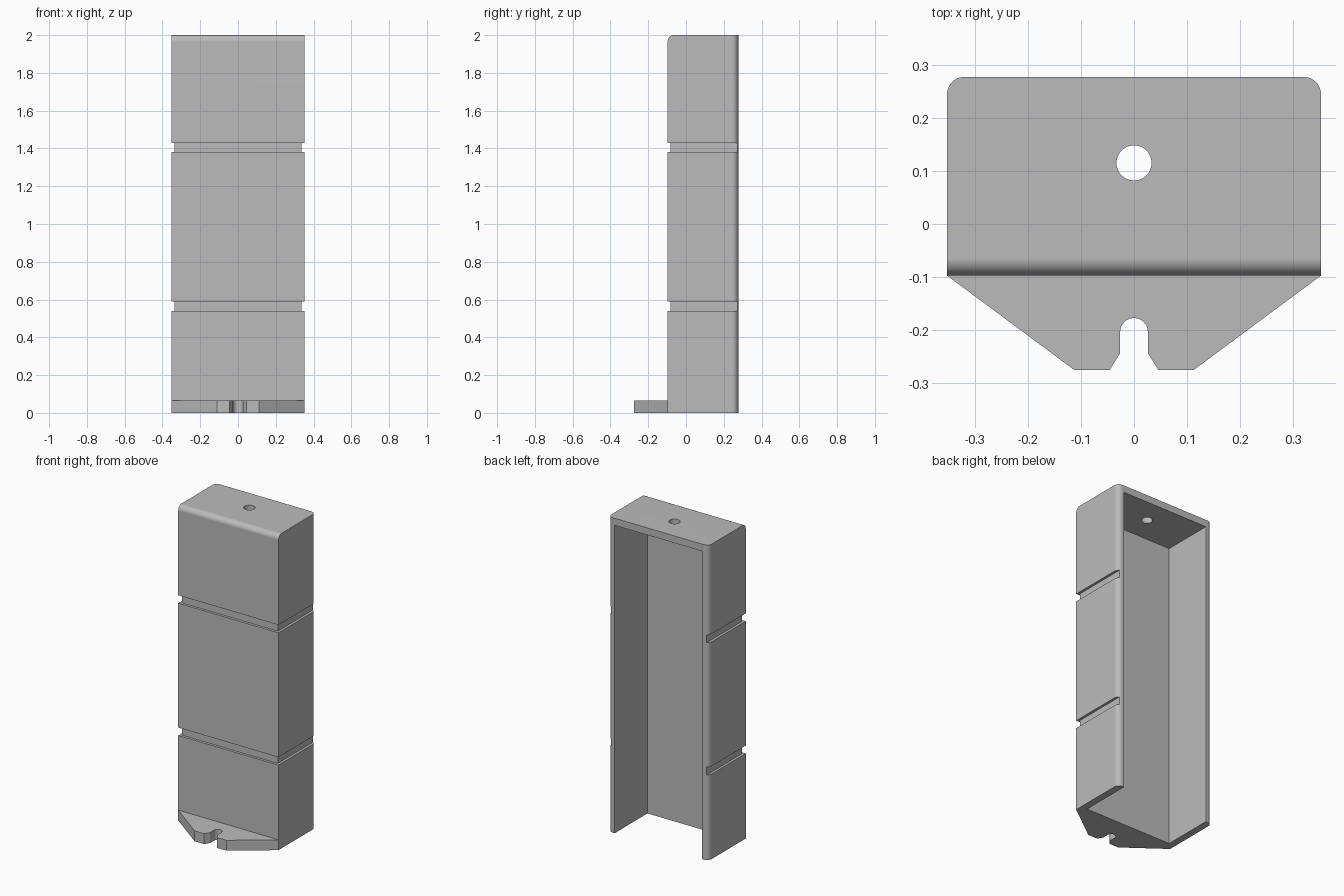
import bpy, bmesh
from math import sin, cos, pi, radians

cube = bpy.data.objects.get("Cube")
if cube:
    bpy.data.objects.remove(cube, do_unlink=True)

W, FRONT, BACK, TOP = 0.352, -0.097, 0.277, 2.0   # shell extents
WALL = 0.045
ROUND = 0.033
GROOVE = 0.016

grey = bpy.data.materials.new("grey_plastic")
grey.use_nodes = True
grey.diffuse_color = (0.5, 0.5, 0.5, 1)
grey.node_tree.nodes["Principled BSDF"].inputs["Base Color"].default_value = (0.5, 0.5, 0.5, 1)


def arc(cx, cy, r, start, end, steps):
    """Points along a circular arc, angles in degrees."""
    angles = [radians(start + (end - start) * i / steps) for i in range(steps + 1)]
    return [(cx + r * cos(a), cy + r * sin(a)) for a in angles]


def prism(name, outline, z0, z1, round_edge=None):
    """Extrude an outline upward, optionally rounding the chosen edges."""
    bm = bmesh.new()
    base = bm.faces.new([bm.verts.new((x, y, z0)) for x, y in outline])
    out = bmesh.ops.extrude_face_region(bm, geom=[base])
    for v in out["geom"]:
        if isinstance(v, bmesh.types.BMVert):
            v.co.z = z1
    if round_edge:
        edges = [e for e in bm.edges if round_edge(*[v.co for v in e.verts])]
        bmesh.ops.bevel(bm, geom=edges, offset=ROUND, segments=8,
                        profile=0.5, affect="EDGES")
    bmesh.ops.recalc_face_normals(bm, faces=bm.faces)
    mesh = bpy.data.meshes.new(name)
    bm.to_mesh(mesh)
    bm.free()
    obj = bpy.data.objects.new(name, mesh)
    bpy.context.collection.objects.link(obj)
    mesh.materials.append(grey)
    return obj


def rectangle(x, y0, y1):
    return [(-x, y0), (x, y0), (x, y1), (-x, y1)]


def activate(obj):
    bpy.ops.object.select_all(action="DESELECT")
    bpy.context.view_layer.objects.active = obj
    obj.select_set(True)


def cut(obj, cutter):
    cutter.hide_render = True
    mod = obj.modifiers.new("cut", "BOOLEAN")
    mod.operation, mod.solver, mod.object = "DIFFERENCE", "EXACT", cutter
    activate(obj)
    bpy.ops.object.modifier_apply(modifier=mod.name)
    bpy.data.objects.remove(cutter, do_unlink=True)


def finish(obj):
    activate(obj)
    bpy.ops.object.shade_smooth_by_angle(angle=radians(30))
    mod = obj.modifiers.new("even_shading", "WEIGHTED_NORMAL")
    mod.keep_sharp = True


# Shell: rounded at the upright back corners and along the top front edge
def is_rounded(a, b):
    upright_back = abs(a.z - b.z) > 1 and a.y > 0
    top_front = min(a.z, b.z) > 1 and max(a.y, b.y) < 0
    return upright_back or top_front


shell = prism("shell", rectangle(W, FRONT, BACK), 0, TOP, is_rounded)

# Hollow, open at the back and the bottom
cut(shell, prism("hollow", rectangle(W - WALL, FRONT + WALL, BACK + 0.1), -0.1, TOP - WALL))

# Screw hole through the top
cut(shell, prism("screw_hole", arc(0, 0.115, ROUND, 0, 360, 48)[:-1], TOP - 0.2, TOP + 0.1))

# Grooves round the front and both sides
xi, xo, yi, yo, yb = W - GROOVE, W + 0.1, FRONT + GROOVE, FRONT - 0.1, BACK + 0.1
groove_outline = [(-xo, yb), (-xo, yo), (xo, yo), (xo, yb),
                  (xi, yb), (xi, yi), (-xi, yi), (-xi, yb)]
for z in (0.54, 1.38):
    cut(shell, prism("groove", groove_outline, z, z + 0.05))
finish(shell)

# Mounting tab with a keyed slot at the front
slot = [(0.046, -0.275), (0.026, -0.243)] + arc(0, -0.203, 0.026, 0, 180, 16)
slot += [(-0.026, -0.243), (-0.046, -0.275)]
tab_outline = [(W, FRONT), (0.112, -0.275)] + slot + [(-0.112, -0.275), (-W, FRONT)]
finish(prism("mounting_tab", tab_outline, 0, 0.066))
